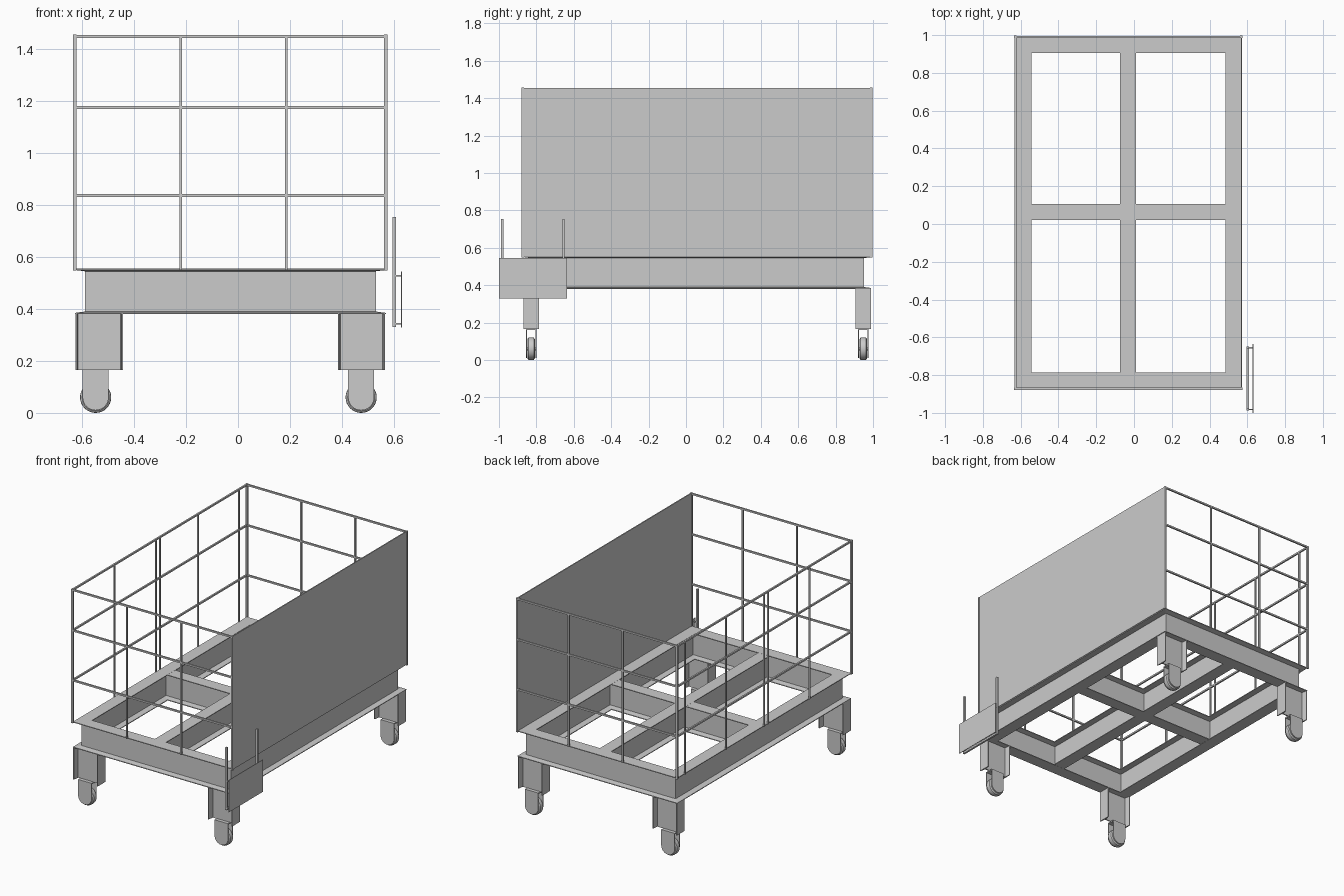
import bpy, bmesh, math
from mathutils import Vector

if "Cube" in bpy.data.objects:
    bpy.data.objects.remove(bpy.data.objects["Cube"])


def finish(name, bm):
    bmesh.ops.recalc_face_normals(bm, faces=bm.faces)
    me = bpy.data.meshes.new(name)
    bm.to_mesh(me)
    bm.free()
    ob = bpy.data.objects.new(name, me)
    bpy.context.collection.objects.link(ob)
    return ob


def add_box(bm, lo, hi):
    lo, hi = Vector(lo), Vector(hi)
    vs = bmesh.ops.create_cube(bm, size=1)["verts"]
    for v in vs:
        v.co = Vector(a * b for a, b in zip(v.co, hi - lo)) + (lo + hi) / 2


def add_bar(bm, a, b, r=0.006):
    # square bar running along one axis between a and b
    lo = [min(p, q) - r for p, q in zip(a, b)]
    hi = [max(p, q) + r for p, q in zip(a, b)]
    add_box(bm, lo, hi)


def add_loft(bm, rings, closed=False):
    rows = [[bm.verts.new(p) for p in ring] for ring in rings]
    n = len(rows[0])
    for k in range(len(rows) if closed else len(rows) - 1):
        a, b = rows[k], rows[(k + 1) % len(rows)]
        for i in range(n):
            bm.faces.new((a[i], a[(i + 1) % n], b[(i + 1) % n], b[i]))
    if not closed:
        bm.faces.new(rows[0])
        bm.faces.new(rows[-1])


def i_profile(w, h, edge=0.005, root=0.010, web=0.004):
    # I-beam section with tapered flanges: (across, along depth)
    q = [(w, h), (w, h - edge), (web, h - root)]
    right = q + [(x, -z) for x, z in reversed(q)]
    return right + [(-x, z) for x, z in reversed(right)]


XL, XR, YF, YB = -0.585, 0.527, -0.828, 0.948   # web centre lines
ZB, ZT = 0.38, 0.555
ZM, HW, HH = (ZB + ZT) / 2, 0.042, (ZT - ZB) / 2

# Mitred I-beam perimeter frame
bm = bmesh.new()
prof = i_profile(HW, HH)
corners = [(XL, YF, -1, -1), (XR, YF, 1, -1), (XR, YB, 1, 1), (XL, YB, -1, 1)]
add_loft(bm, [[(x + sx * d, y + sy * d, ZM + z) for d, z in prof]
              for x, y, sx, sy in corners], closed=True)
finish("base_frame", bm)

# Crossing inner beams
bm = bmesh.new()
prof = i_profile(HW, HH - 0.0006)
add_loft(bm, [[(-0.031 + d, y, ZM + z) for d, z in prof] for y in (YF, YB)])
finish("long_centre_beam", bm)
bm = bmesh.new()
prof = i_profile(HW, HH - 0.0010)
add_loft(bm, [[(x, 0.063 + d, ZM + z) for d, z in prof] for x in (XL, XR)])
finish("cross_centre_beam", bm)


def caster(name, cx, cy):
    bm = bmesh.new()
    # fork side plates with rounded lower ends
    outline = [(-0.05, 0.165), (0.05, 0.165)]
    for k in range(17):
        a = -math.pi * k / 16
        outline.append((0.05 * math.cos(a), 0.06 + 0.05 * math.sin(a)))
    for s in (-1, 1):
        add_loft(bm, [[(cx + x, cy + s * y, z) for x, z in outline]
                      for y in (0.023, 0.028)])
    add_box(bm, (cx - 0.05, cy - 0.028, 0.159), (cx + 0.05, cy + 0.028, 0.167))
    finish(name + "_fork", bm)
    # wheel with chamfered tread, and axle
    bm = bmesh.new()
    rings = [(-0.020, 0.052), (-0.014, 0.059), (-0.006, 0.06),
             (0.006, 0.06), (0.014, 0.059), (0.020, 0.052)]
    rings = [(-0.026, 0.008), (-0.020, 0.008)] + rings + [(0.020, 0.008), (0.026, 0.008)]
    add_loft(bm, [[(cx + r * math.cos(k * math.pi / 16), cy + y,
                    0.06 + r * math.sin(k * math.pi / 16)) for k in range(32)]
                  for y, r in rings])
    ob = finish(name + "_wheel", bm)
    bpy.context.view_layer.objects.active = ob
    ob.select_set(True)
    bpy.ops.object.shade_smooth_by_angle(angle=math.radians(35))
    ob.select_set(False)


# Upright I-section legs with casters
leg_prof = i_profile(HW, 0.091)
for sx, lx, wx in (("left", -0.534, -0.548), ("right", 0.475, 0.474)):
    for sy, y in (("front", YF), ("back", YB)):
        bm = bmesh.new()
        add_loft(bm, [[(lx + h, y + d, z) for d, h in leg_prof] for z in (0.165, ZB)])
        finish(f"{sy}_{sx}_leg", bm)
        caster(f"{sy}_{sx}_caster", wx, y)

# Cage: corner posts, end grids and two-bay left grid
X0, X1, Y0, Y1, TOP = -0.628, 0.569, -0.872, 0.991, 1.449
RAILS = (0.837, 1.175, TOP)
bm = bmesh.new()
for x in (X0, X1):
    for y in (Y0, Y1):
        add_bar(bm, (x, y, ZT), (x, y, TOP), 0.0065)
finish("corner_posts", bm)
for name, y in (("front_grid", Y0), ("back_grid", Y1)):
    bm = bmesh.new()
    for z in RAILS:
        add_bar(bm, (X0, y, z), (X1, y, z), 0.0055)
    for x in (-0.221, 0.185):
        add_bar(bm, (x, y, ZT), (x, y, TOP), 0.005)
    finish(name, bm)
bm = bmesh.new()
for z in RAILS:
    add_bar(bm, (X0, Y0, z), (X0, Y1, z), 0.0055)
for y in (-0.425, 0.019, 0.062, 0.47, 0.908):
    add_bar(bm, (X0, y, ZT), (X0, y, TOP), 0.005)
finish("left_grid", bm)

# Solid right side panel
bm = bmesh.new()
add_box(bm, (X1 - 0.003, Y0, ZT), (X1 + 0.004, Y1, TOP + 0.006))
finish("right_panel", bm)

# Side handle rods, cross bar, standoff pins and plate
bm = bmesh.new()
for y in (-0.982, -0.655):
    add_bar(bm, (0.602, y, 0.337), (0.602, y, 0.747), 0.0065)
add_bar(bm, (0.602, -0.982, 0.337), (0.602, -0.655, 0.337), 0.0065)
finish("handle_rods", bm)
bm = bmesh.new()
for y in (-0.982, -0.655):
    for z in (0.343, 0.527):
        add_bar(bm, (0.605, y, z), (0.627, y, z), 0.003)
finish("plate_pins", bm)
bm = bmesh.new()
add_box(bm, (0.628, -1.0, 0.328), (0.632, -0.635, 0.545))
finish("side_plate", bm)
